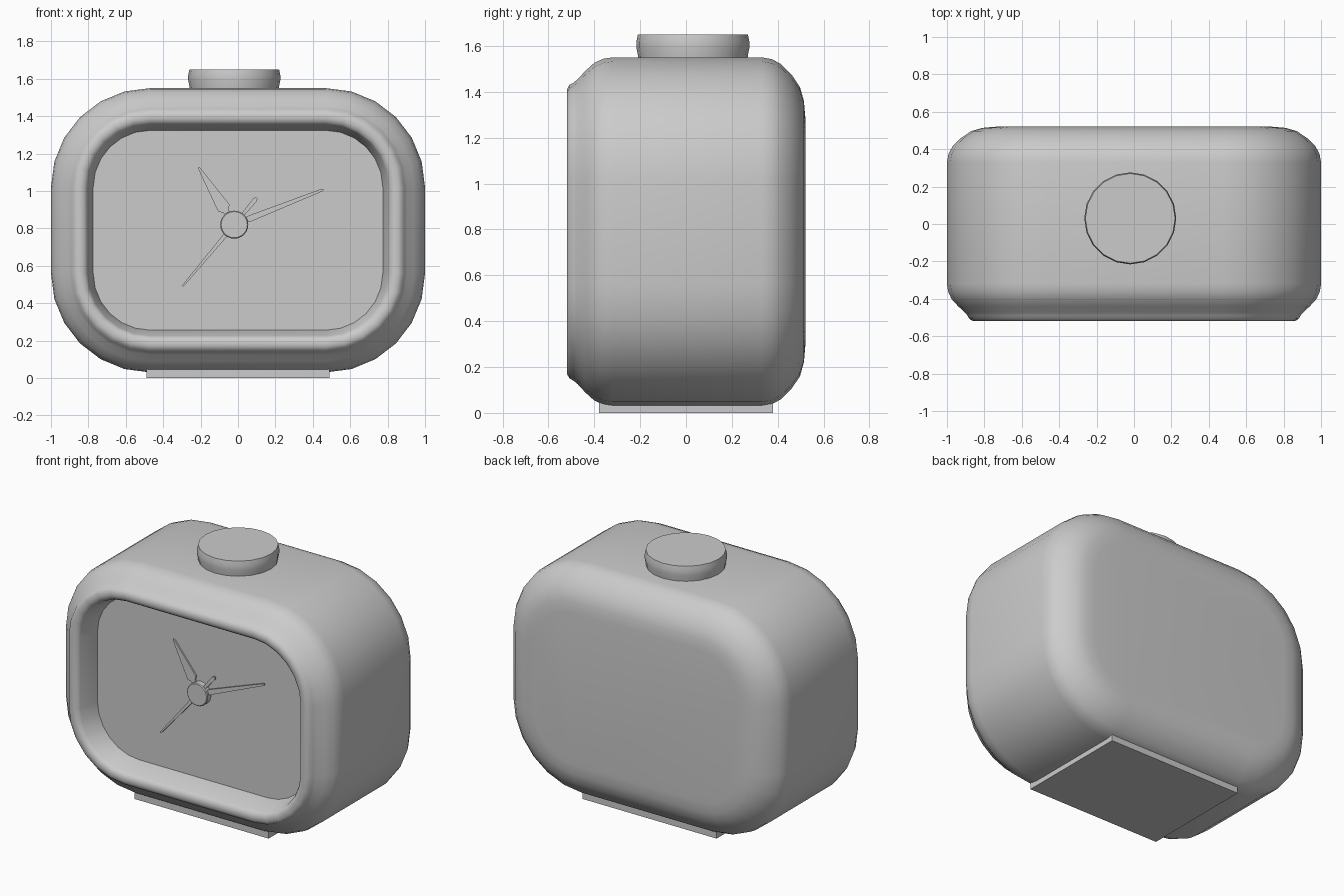
import bpy, bmesh
from math import sin, cos, pi, radians
from mathutils import Vector

if "Cube" in bpy.data.objects:
    bpy.data.objects.remove(bpy.data.objects["Cube"])

CX, CZ = -0.02, 0.82   # centre of the hands and button


def finish(bm, name, angle=40):
    bmesh.ops.recalc_face_normals(bm, faces=bm.faces)
    mesh = bpy.data.meshes.new(name)
    bm.to_mesh(mesh)
    bm.free()
    ob = bpy.data.objects.new(name, mesh)
    bpy.context.collection.objects.link(ob)
    bpy.ops.object.select_all(action='DESELECT')
    ob.select_set(True)
    bpy.context.view_layer.objects.active = ob
    bpy.ops.object.shade_smooth_by_angle(angle=radians(angle))
    return ob


def loft(name, rings, angle=40):
    """Skin a list of equal-length rings and cap both ends."""
    bm = bmesh.new()
    loops = [[bm.verts.new(p) for p in ring] for ring in rings]
    for a, b in zip(loops, loops[1:]):
        for i in range(len(a)):
            j = (i + 1) % len(a)
            bm.faces.new((a[i], a[j], b[j], b[i]))
    bm.faces.new(loops[0])
    bm.faces.new(loops[-1])
    return finish(bm, name, angle)


def rounded_ring(inset, y, hx=1.0, hz=0.76, r=0.53, cz=0.79, seg=6):
    """Rounded rectangle in the XZ plane, offset inwards by inset."""
    pts = []
    for q, (sx, sz) in enumerate(((1, 1), (-1, 1), (-1, -1), (1, -1))):
        for k in range(seg + 1):
            a = (q + k / seg) * pi / 2
            pts.append((sx * (hx - r) + (r - inset) * cos(a), y,
                        cz + sz * (hz - r) + (r - inset) * sin(a)))
    return pts


# case: back panel, rounded shoulders, raised front rim, recessed dial
case_profile = [(0.26, 0.52), (0.19, 0.514), (0.13, 0.497), (0.075, 0.46),
                (0.03, 0.415), (0.008, 0.375), (0, 0.33),
                (0, -0.32), (0.006, -0.36), (0.024, -0.40), (0.06, -0.44),
                (0.095, -0.472), (0.11, -0.49), (0.12, -0.508),
                (0.14, -0.519), (0.165, -0.519), (0.185, -0.51),
                (0.195, -0.495), (0.226, -0.36)]
loft("case", [rounded_ring(i, y) for i, y in case_profile])

# snooze button on top
button_profile = [(0.236, 1.52), (0.24, 1.56), (0.246, 1.59),
                  (0.246, 1.62), (0.24, 1.65)]
loft("top_button", [[(CX + r * cos(2 * pi * k / 20), 0.03 + r * sin(2 * pi * k / 20), z)
                     for k in range(20)] for r, z in button_profile])

# base plate
bm = bmesh.new()
bmesh.ops.create_cube(bm, size=1)
for v in bm.verts:
    v.co = Vector((v.co.x * 0.98, v.co.y * 0.76, 0.03 + v.co.z * 0.06))
finish(bm, "base_plate")

# hub of the hands
loft("hand_hub", [[(CX + r * cos(2 * pi * k / 24), y, CZ + r * sin(2 * pi * k / 24))
                   for k in range(24)]
                  for r, y in ((0.075, -0.35), (0.075, -0.395), (0.07, -0.4))])


def hand(name, tip, stations, y):
    """Flat symmetric hand; stations are (distance along, half width)."""
    d = Vector((tip[0] - CX, tip[1] - CZ))
    d.normalize()
    n = Vector((-d.y, d.x))
    c = Vector((CX, CZ))
    outline = [c + d * t + n * w for t, w in stations]
    outline += [c + d * t - n * w for t, w in reversed(stations)]
    return loft(name, [[(p.x, yy, p.y) for p in outline] for yy in (y, y - 0.01)], 30)


hand("hour_hand", (-0.21, 1.125),
     [(0, 0.014), (0.085, 0.016), (0.105, 0.036), (0.355, 0.006), (0.362, 0.003)], -0.365)
hand("minute_hand", (0.457, 1.008),
     [(0, 0.012), (0.07, 0.014), (0.095, 0.017), (0.505, 0.007), (0.513, 0.003)], -0.372)
hand("second_hand", (-0.297, 0.49),
     [(-0.187, 0.005), (-0.175, 0.012), (-0.07, 0.009), (0.07, 0.011),
      (0.42, 0.005), (0.43, 0.003)], -0.379)
